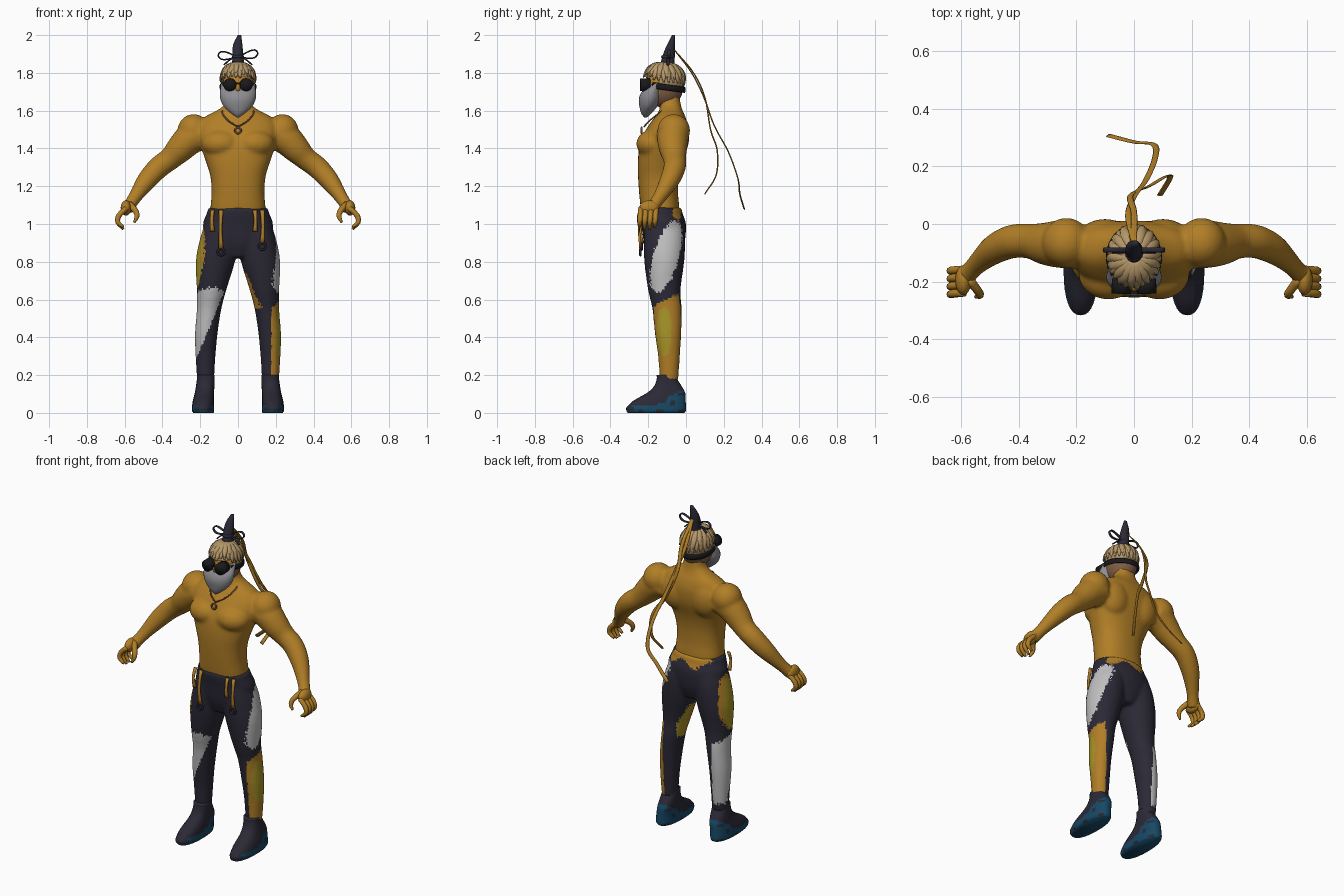
import bpy, bmesh, math, random
from mathutils import Vector, Matrix

random.seed(4)
if "Cube" in bpy.data.objects:
    bpy.data.objects.remove(bpy.data.objects["Cube"])


def material(name, r, g, b):
    m = bpy.data.materials.new(name)
    m.use_nodes = True
    m.diffuse_color = (r, g, b, 1)
    m.node_tree.nodes["Principled BSDF"].inputs["Base Color"].default_value = (r, g, b, 1)
    return m


GOLD = material("golden skin", .44, .21, .02)
NAVY = material("dark navy", .024, .022, .036)
WHITE = material("pale cloth", .52, .52, .52)
GREY = material("grey beard", .27, .27, .29)
HAIR = material("straw hair", .46, .31, .14)
YELLOW = material("yellow cloth", .38, .29, .02)
BLUE = material("boot blue", .008, .065, .13)
BROWN = material("brown skin", .22, .11, .06)
BLACK = material("black", .01, .01, .012)


def spline(rows, k):
    """Smoothly resample rows of numbers."""
    p = [Vector(r) for r in rows]
    p = [p[0] * 2 - p[1]] + p + [p[-1] * 2 - p[-2]]
    out = []
    for a, b, c, d in zip(p, p[1:], p[2:], p[3:]):
        for i in range(k):
            t = i / k
            out.append((b * 2 + (c - a) * t + (a * 2 - b * 5 + c * 4 - d) * t ** 2
                        + (b * 3 - a - c * 3 + d) * t ** 3) / 2)
    return out + [p[-2]]


def tube(bm, rows, ref=None, n=20, k=3, square=1.0):
    """Loft rows (x, y, z, a, b); rings are level unless ref is given."""
    pts = spline(rows, k)
    rings = []
    for i, p in enumerate(pts):
        u, v = Vector((1, 0, 0)), Vector((0, 1, 0))
        if ref:
            t = (pts[min(i + 1, len(pts) - 1)] - pts[max(i - 1, 0)])
            t = Vector(t[:3]).normalized()
            u = t.cross(Vector(ref)).normalized()
            v = u.cross(t)
        ring = []
        for j in range(n):
            w = 2 * math.pi * j / n
            c, s = (math.copysign(abs(f(w)) ** square, f(w)) for f in (math.cos, math.sin))
            ring.append(bm.verts.new(Vector(p[:3]) + u * c * max(p[3], .001) + v * s * max(p[4], .001)))
        rings.append(ring)
    for r, q in zip(rings, rings[1:]):
        for j in range(n):
            bm.faces.new((r[j], r[(j + 1) % n], q[(j + 1) % n], q[j]))
    bm.faces.new(rings[0][::-1])
    bm.faces.new(rings[-1])


def ball(bm, centre, radii):
    m = Matrix.Translation(centre) @ Matrix.Diagonal((*radii, 1))
    return bmesh.ops.create_uvsphere(bm, u_segments=24, v_segments=16, radius=1, matrix=m)["verts"]


def finish(bm, name, mats, rule=None, voxel=0, smooth=True):
    """Make the object, optionally fuse its volumes, and colour faces by a rule."""
    bmesh.ops.recalc_face_normals(bm, faces=bm.faces)
    me = bpy.data.meshes.new(name)
    bm.to_mesh(me)
    bm.free()
    ob = bpy.data.objects.new(name, me)
    bpy.context.collection.objects.link(ob)
    if voxel:
        mod = ob.modifiers.new("fuse", "REMESH")
        mod.mode, mod.voxel_size = "VOXEL", voxel
        mod = ob.modifiers.new("relax", "SMOOTH")
        mod.factor, mod.iterations = .5, 9
        dg = bpy.context.evaluated_depsgraph_get()
        me = bpy.data.meshes.new_from_object(ob.evaluated_get(dg))
        ob.modifiers.clear()
        ob.data = me
    me.materials.clear()
    for m in mats:
        me.materials.append(m)
    for f in me.polygons:
        f.use_smooth = smooth
        f.material_index = rule(f.center) if rule else 0
    return ob


def up(p, r):
    return (*p, r, r)


# Torso and arms, fused into one body
bm = bmesh.new()
tube(bm, [(0, -.135, 1.03, .135, .092), (0, -.137, 1.08, .146, .102), (0, -.145, 1.16, .14, .103),
          (0, -.147, 1.25, .146, .107), (0, -.14, 1.33, .17, .115), (0, -.12, 1.42, .2, .125),
          (0, -.1, 1.5, .21, .112), (0, -.085, 1.56, .185, .085), (0, -.08, 1.605, .105, .06),
          (0, -.085, 1.64, .066, .056), (0, -.09, 1.69, .06, .055)], n=32, square=.85)
for s in (-1, 1):
    arm = [(.2, -.07, 1.48, .085), (.26, -.07, 1.445, .083), (.31, -.068, 1.395, .074),
           (.36, -.06, 1.345, .061), (.42, -.06, 1.3, .059), (.48, -.085, 1.235, .053),
           (.53, -.125, 1.165, .04), (.56, -.155, 1.12, .034), (.59, -.187, 1.075, .036)]
    tube(bm, [up((s * x, y, z), r) for x, y, z, r in arm], ref=(0, 1, 0))
    ball(bm, (s * .235, -.065, 1.495), (.085, .087, .087))     # deltoid
    ball(bm, (s * .088, -.175, 1.425), (.105, .088, .075))     # pectoral
    ball(bm, (s * .1, -.05, 1.46), (.095, .068, .11))          # shoulder blade
finish(bm, "torso_and_arms", [GOLD], voxel=.009)

# Hands
for s, side in ((-1, "right"), (1, "left")):
    bm = bmesh.new()
    for i in range(4):
        y = -.158 - .027 * i
        drop = .012 if i in (0, 3) else 0
        tube(bm, [up((s * .59, y, 1.085), .014), up((s * .63, y - .003, 1.045), .014),
                  up((s * .636, y - .006, 1.01), .013), up((s * .606, y - .008, .972 + drop), .007)],
             ref=(0, 1, 0), n=10)
    tube(bm, [up((s * .575, -.19, 1.105), .018), up((s * .543, -.232, 1.07), .015),
              up((s * .535, -.247, 1.04), .013), up((s * .55, -.253, 1.008), .006)], ref=(0, 1, 0), n=10)
    ball(bm, (s * .593, -.195, 1.085), (.028, .052, .04))
    finish(bm, side + "_hand", [GOLD])


# Trousers with coloured patches
def patch(p):
    x, y, z = p
    y += random.uniform(-.006, .006)
    z += random.uniform(-.008, .008)
    if y > -.07 and z > 1.045 + .02 * math.sin(40 * x):
        return 1
    if x > 0:
        tilt = y + .105 - .25 * (z - .83)
        if x > .12 and (tilt / .07) ** 2 + ((z - .83) / .19) ** 2 < 1:
            return 2
        if x > .175 and ((y + .115) / .04) ** 2 + ((z - .43) / .13) ** 2 < 1:
            return 3
        if x > .178 and z < .6 + .5 * (y + .1):
            return 1
        if .55 < z < .76 and x < .075 + .55 * (.68 - z) and -.17 < y < -.05:
            return 3 if y > -.1 else 1
    else:
        if x < -.165 and ((y + .13) / .06) ** 2 + ((z - .81) / .15) ** 2 < 1:
            return 3
        if x < -.165 and ((y + .12) / .08) ** 2 + ((z - .83) / .16) ** 2 < 1:
            return 1
        edge = -.195 + .42 * (z - .35) if y < -.09 else -.155
        if x < edge and .22 < z < .62 - .4 * (y + .1):
            return 2
    return 0


bm = bmesh.new()
tube(bm, [(0, -.115, .82, .06, .08), (0, -.115, .9, .17, .108), (0, -.118, 1.0, .186, .118),
          (0, -.13, 1.05, .168, .114), (0, -.135, 1.088, .158, .111)], n=32)
for s in (-1, 1):
    leg = [(.172, -.09, .17, .045, .049), (.172, -.09, .3, .053, .058), (.168, -.095, .42, .06, .07),
           (.153, -.1, .55, .065, .078), (.14, -.115, .65, .078, .086), (.12, -.115, .8, .104, .106),
           (.102, -.115, .92, .1, .11), (.09, -.12, 1.0, .085, .1)]
    tube(bm, [(s * r[0], *r[1:]) for r in leg], n=24)
finish(bm, "trousers", [NAVY, GOLD, WHITE, YELLOW], patch, voxel=.009)

# Boots
for s, side in ((-1, "right"), (1, "left")):
    bm = bmesh.new()
    boot = [(.183, -.158, 0, .054, .15), (.185, -.158, .012, .059, .157), (.185, -.157, .03, .059, .157),
            (.183, -.14, .065, .056, .138), (.178, -.106, .105, .051, .102), (.174, -.096, .14, .049, .074),
            (.171, -.1, .175, .047, .056), (.17, -.103, .2, .046, .052)]
    tube(bm, [(s * r[0], *r[1:]) for r in boot], n=32, square=.85)
    finish(bm, side + "_boot", [NAVY, BLUE],
           lambda p: int(p.z < (.045 if p.y > -.28 else .01) + .7 * max(0, p.y + .14)
                         and math.sin(60 * p.y) * math.sin(70 * p.z + 1) > -.75))

# Head, nose and beard
bm = bmesh.new()
ball(bm, (0, -.115, 1.725), (.083, .1, .11))
finish(bm, "head", [GOLD, BROWN], lambda p: int(p.y > -.15))
bm = bmesh.new()
ball(bm, (0, -.215, 1.72), (.014, .022, .025))
finish(bm, "nose", [GOLD])
bm = bmesh.new()
tube(bm, [(0, -.214, 1.563, .004, .006), (0, -.21, 1.585, .036, .027), (0, -.2, 1.62, .074, .046),
          (0, -.19, 1.66, .093, .06), (0, -.182, 1.695, .096, .056), (0, -.168, 1.72, .092, .046),
          (0, -.15, 1.75, .088, .028)], n=28)
finish(bm, "beard", [GREY])

# Round glasses with a strap round the back
bm = bmesh.new()
for s in (-1, 1):
    tube(bm, [(s * .044, -.243, 1.737, .034, .034), (s * .042, -.19, 1.737, .035, .035)],
         ref=(0, 0, 1), n=24, k=1)
tube(bm, [up((-.02, -.237, 1.745), .005), up((.02, -.237, 1.745), .005)], ref=(0, 0, 1), n=8, k=1)
arc = [math.pi * (-.2 + 1.4 * i / 16) for i in range(17)]
tube(bm, [(.093 * math.cos(a), -.115 + .108 * math.sin(a), 1.725 - .015 * math.sin(a), .005, .016)
          for a in arc], ref=(0, 0, 1), n=8, k=1)
finish(bm, "glasses", [BLACK])

# Hair cap and layered locks
bm = bmesh.new()
cap = ball(bm, (0, -.115, 1.76), (.091, .109, .09))
bmesh.ops.delete(bm, geom=[v for v in cap if v.co.z < (1.775 if v.co.y < -.16 else 1.725)], context="VERTS")
for layer, count in ((0, 26), (1, 17)):
    for i in range(count):
        a = 2 * math.pi * (i + .4 * layer) / count
        end = 1.55 + .28 * math.sin(a) + random.uniform(-.12, .12) - .3 * layer
        grow = 1 + .05 * layer
        rows = []
        for j in range(5):
            t = .12 + (end - .12) * j / 4
            w = .017 * math.sin(math.pi * (.2 + .76 * j / 4)) + .002
            rows.append((.094 * grow * math.sin(t) * math.cos(a), -.118 + .112 * grow * math.sin(t) * math.sin(a),
                         1.755 + .093 * grow * math.cos(t), w * .55, w))
        tube(bm, rows, ref=(-math.sin(a), math.cos(a), 0), n=8, k=2)
finish(bm, "hair", [HAIR])

# Topknot and bow
bm = bmesh.new()
tube(bm, [(0, -.1, 1.835, .036, .038), (0, -.095, 1.87, .03, .036), (-.002, -.086, 1.92, .028, .028),
          (0, -.076, 1.96, .022, .019), (.008, -.066, 2, .009, .008)], n=14)
finish(bm, "topknot", [NAVY])
bm = bmesh.new()
for s, dz in ((-1, 0), (1, .012)):
    loop = [(.01, 1.885), (.05, 1.905), (.09, 1.913), (.108, 1.893), (.09, 1.872), (.05, 1.873), (.01, 1.885)]
    tube(bm, [(s * x * .97, -.09, z + dz * x * 8, .004, .009) for x, z in loop], ref=(0, 1, 0), n=8)
    tube(bm, [(s * x, -.095, z, .004, .008) for x, z in ((.01, 1.885), (.045, 1.868), (.075, 1.842))],
         ref=(0, 1, 0), n=8)
ball(bm, (0, -.095, 1.885), (.032, .037, .014))
finish(bm, "bow", [NAVY])

# Long trailing ribbons
for name, path in (
        ("short_ribbon", [(0, -.06, 1.92), (0, .04, 1.8), (-.012, .1, 1.67), (.05, .13, 1.5),
                          (.11, .165, 1.39), (.125, .16, 1.26), (.09, .1, 1.16)]),
        ("long_ribbon", [(0, -.06, 1.92), (-.02, .03, 1.8), (0, .095, 1.67), (.04, .15, 1.52),
                         (.072, .225, 1.38), (.07, .275, 1.24), (0, .285, 1.16), (-.09, .308, 1.08)])):
    bm = bmesh.new()
    tube(bm, [(*p, .003, .011) for p in path], ref=(1, .2, 0), n=8, k=6)
    finish(bm, name, [GOLD])

# Necklace cord and ring pendant
bm = bmesh.new()
cord = [(.075, -.1, 1.615), (.082, -.145, 1.585), (.05, -.195, 1.545), (.0, -.222, 1.515)]
for s in (-1, 1):
    tube(bm, [up((s * x, y, z), .004) for x, y, z in cord], ref=(1, 0, 1), n=8)
circle = [2 * math.pi * i / 12 for i in range(13)]
tube(bm, [up((.016 * math.sin(a), -.235, 1.495 + .016 * math.cos(a)), .005) for a in circle],
     ref=(0, 1, 0), n=8, k=1)
finish(bm, "necklace", [BROWN])

# Hanging waist straps with end rings
bm, rings = bmesh.new(), bmesh.new()
for x, low in ((-.135, .96), (-.09, .87), (.09, .96), (.128, .9)):
    y = -.235 + .9 * x * x
    tube(bm, [(x, y - .005, 1.075, .012, .007), (x * 1.03, y - .02, (1.075 + low) / 2, .009, .006),
              (x, y - .012, low, .013, .008)], n=10)
    if low < .95:
        tube(rings, [up((x + .018 * math.sin(a), y - .014, low - .018 + .018 * math.cos(a)), .006)
                     for a in circle], ref=(0, 1, 0), n=8, k=1)
finish(bm, "waist_straps", [GOLD])
finish(rings, "strap_rings", [NAVY])
